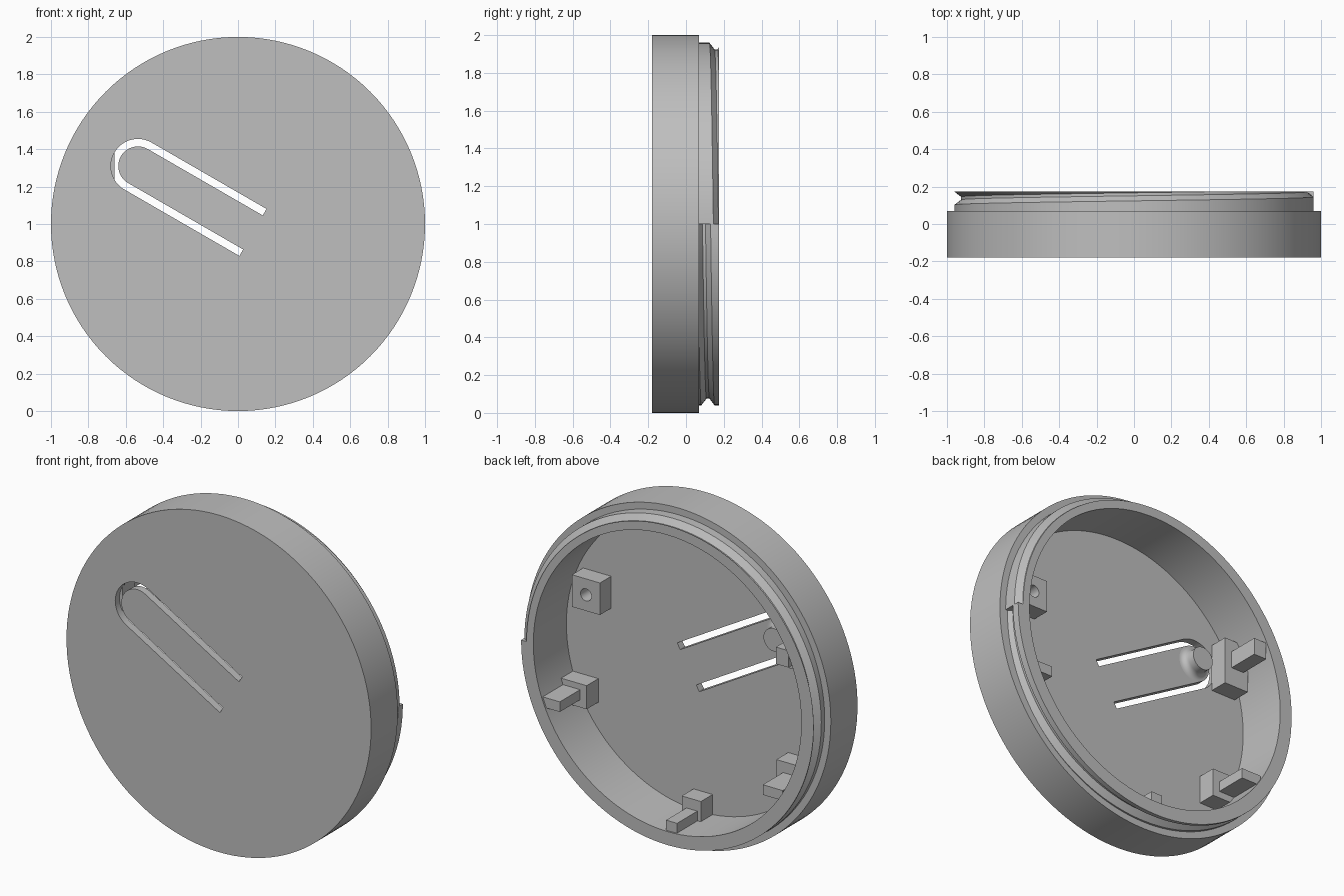
import bpy, bmesh
from math import sin, cos, pi, radians
from mathutils import Vector, Matrix

if "Cube" in bpy.data.objects:
    bpy.data.objects.remove(bpy.data.objects["Cube"], do_unlink=True)

grey = bpy.data.materials.new("plain grey")
grey.use_nodes = True
grey.diffuse_color = (0.52, 0.52, 0.52, 1)
grey.node_tree.nodes["Principled BSDF"].inputs["Base Color"].default_value = grey.diffuse_color

FRONT, FLOOR, STEP, BACK = -0.18, -0.135, 0.07, 0.175
R_OUT, R_NECK, R_GROOVE, R_IN = 1.0, 0.96, 0.925, 0.88
SEG = 128


def finish(name, bm):
    bmesh.ops.remove_doubles(bm, verts=bm.verts, dist=1e-5)
    bmesh.ops.recalc_face_normals(bm, faces=bm.faces)
    mesh = bpy.data.meshes.new(name)
    bm.to_mesh(mesh)
    bm.free()
    mesh.materials.append(grey)
    ob = bpy.data.objects.new(name, mesh)
    bpy.context.collection.objects.link(ob)
    return ob


def activate(ob):
    bpy.ops.object.select_all(action='DESELECT')
    ob.select_set(True)
    bpy.context.view_layer.objects.active = ob


def smooth(ob):
    activate(ob)
    bpy.ops.object.shade_smooth_by_angle(angle=radians(25))


def boolean(ob, cutter, operation):
    cutter.hide_render = True
    mod = ob.modifiers.new("cut", 'BOOLEAN')
    mod.operation, mod.object, mod.solver = operation, cutter, 'EXACT'
    activate(ob)
    bpy.ops.object.modifier_apply(modifier=mod.name)
    bpy.data.objects.remove(cutter, do_unlink=True)


def cylinder(name, x, z, radius, y0, y1, seg):
    bm = bmesh.new()
    bmesh.ops.create_cone(bm, cap_ends=True, segments=seg, radius1=radius, radius2=radius, depth=y1 - y0)
    bmesh.ops.rotate(bm, verts=bm.verts, matrix=Matrix.Rotation(pi / 2, 3, 'X'))
    bmesh.ops.translate(bm, verts=bm.verts, vec=(x, (y0 + y1) / 2, z))
    return finish(name, bm)


def sweep(name, profile_at, x=0, z=1, seg=SEG):
    """Turn a (radius, y) profile, which may vary with t, about the y axis."""
    bm = bmesh.new()
    cols = []
    for i in range(seg + 1):
        a = -2 * pi * i / seg
        cols.append([bm.verts.new((x + r * cos(a), y, z + r * sin(a))) for r, y in profile_at(i / seg)])
    for i in range(seg + 1):
        p, q = cols[i], cols[(i + 1) % (seg + 1)]
        for j in range(len(p) - 1):
            bm.faces.new((p[j], q[j], q[j + 1], p[j + 1]))
    bmesh.ops.dissolve_degenerate(bm, edges=bm.edges, dist=1e-5)
    return finish(name, bm)


# Side wall with a one-turn V groove around the neck
def wall_profile(t):
    g = 0.095 + 0.085 * t

    def point(y):
        y = min(max(y, STEP), BACK)
        k = min(max((abs(y - g) - 0.008) / 0.027, 0), 1)
        return R_GROOVE + (R_NECK - R_GROOVE) * k, y

    groove = [point(g + d) for d in (-0.035, -0.008, 0.008, 0.035)]
    return ([(R_OUT, FLOOR), (R_OUT, STEP), point(STEP)] + groove
            + [point(BACK), (R_IN, BACK), (R_IN, FLOOR)])


smooth(sweep("threaded_wall", wall_profile))

# Face plate with a U-shaped slot that frees a spring tongue
plate = cylinder("face_plate", 0, 1, R_OUT, FRONT, FLOOR, SEG)
TIP = Vector((-0.535, 1.31))
along = Vector((cos(radians(-30)), sin(radians(-30))))
stations = [(TIP + along * 0.71, radians(60))]
stations += [(TIP, radians(60 + 180 * i / 24)) for i in range(25)]
stations += [(TIP + along * 0.71, radians(240))]
bm = bmesh.new()
rings = []
for c, a in stations:
    ring = []
    for r, y in ((0.105, FRONT - 0.1), (0.145, FRONT - 0.1), (0.145, FLOOR + 0.1), (0.105, FLOOR + 0.1)):
        ring.append(bm.verts.new((c.x + r * cos(a), y, c.y + r * sin(a))))
    rings.append(ring)
for p, q in zip(rings, rings[1:]):
    for j in range(4):
        k = (j + 1) % 4
        bm.faces.new((p[j], p[k], q[k], q[j]))
bm.faces.new(rings[0])
bm.faces.new(rings[-1])
boolean(plate, finish("slot_cutter", bm), 'DIFFERENCE')
smooth(plate)

# Push pin on the tongue, flared at its foot
flare = [(0.103 - 0.035 * sin(a), FLOOR + 0.035 * (1 - cos(a)))
         for a in (radians(15 * i) for i in range(7))]
smooth(sweep("tongue_pin", lambda t: flare + [(0.068, -0.06), (0, -0.06)], TIP.x, TIP.y, 48))


# Inner brackets, trimmed to the round wall
def box(name, x0, x1, y0, y1, z0, z1):
    bm = bmesh.new()
    bmesh.ops.create_cube(bm, size=1)
    bmesh.ops.scale(bm, verts=bm.verts, vec=(x1 - x0, y1 - y0, z1 - z0))
    bmesh.ops.translate(bm, verts=bm.verts, vec=((x0 + x1) / 2, (y0 + y1) / 2, (z0 + z1) / 2))
    return finish(name, bm)


def trimmed_box(*args):
    ob = box(*args)
    boolean(ob, cylinder("trim", 0, 1, 0.895, FRONT - 0.1, 0.3, SEG), 'INTERSECT')
    return ob


LEDGE, PRONG = -0.025, 0.165
# name, block x and z ranges, prong x and z ranges
brackets = [
    ("left", (0.67, 0.86), (0.59, 0.73), (0.713, 0.825), (0.635, 0.695)),
    ("bottom", (-0.08, 0.045), (0.10, 0.243), (-0.057, 0.015), (0.11, 0.18)),
    ("lower_right", (-0.77, -0.576), (0.46, 0.625), (-0.75, -0.62), (0.50, 0.56)),
    ("upper_right", (-0.82, -0.66), (1.19, 1.47), (-0.79, -0.706), (1.30, 1.40)),
]
for name, bx, bz, px, pz in brackets:
    trimmed_box(name + "_bracket_block", *bx, FLOOR - 0.005, LEDGE, *bz)
    trimmed_box(name + "_bracket_prong", *px, LEDGE - 0.005, PRONG, *pz)

# Screw block with a blind hole
screw = box("screw_block", 0.586, 0.77, FLOOR - 0.005, -0.03, 1.17, 1.36)
boolean(screw, cylinder("hole_cutter", 0.678, 1.265, 0.036, FLOOR + 0.01, 0.1, 32), 'DIFFERENCE')
smooth(screw)
